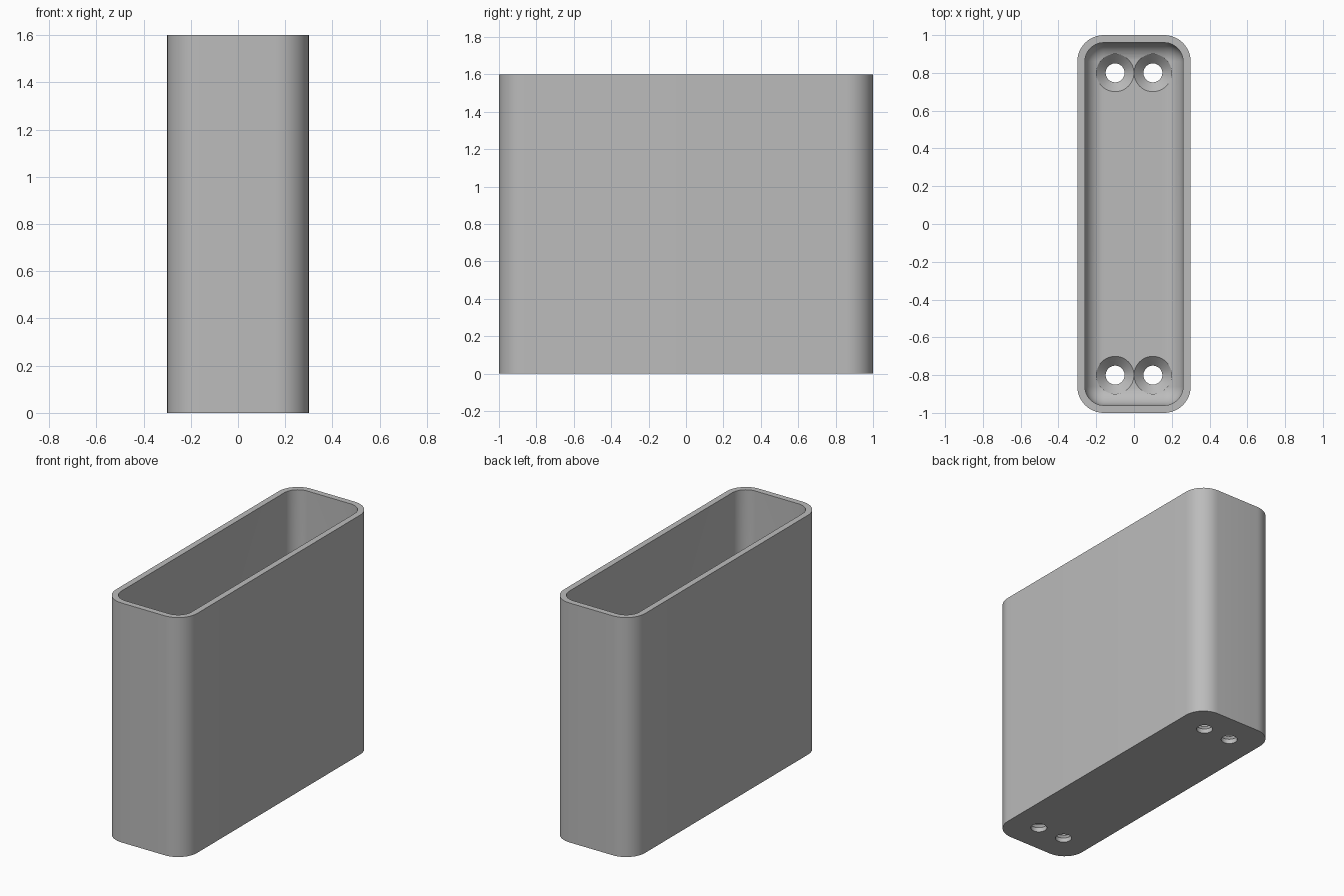
import bpy, bmesh
from math import sin, cos, pi

old = bpy.data.objects.get("Cube")
if old:
    bpy.data.objects.remove(old)

HX, HY, HEIGHT = 0.3, 1.0, 1.6      # half width, half length, height
WALL, FLOOR, RADIUS = 0.04, 0.08, 0.14
FILLET = 0.1                         # rounding between wall and floor
STEPS = 12

grey = bpy.data.materials.new("plain grey")
grey.use_nodes = True
grey.diffuse_color = (0.5, 0.5, 0.5, 1)
grey.node_tree.nodes["Principled BSDF"].inputs["Base Color"].default_value = (0.5, 0.5, 0.5, 1)


def new_object(name, bm):
    bmesh.ops.recalc_face_normals(bm, faces=bm.faces)
    mesh = bpy.data.meshes.new(name)
    bm.to_mesh(mesh)
    bm.free()
    mesh.materials.append(grey)
    obj = bpy.data.objects.new(name, mesh)
    bpy.context.collection.objects.link(obj)
    return obj


def rounded_ring(inset, z):
    """Rounded rectangle outline, shrunk evenly by inset."""
    r = max(RADIUS - inset, 0.001)
    cx, cy = HX - inset - r, HY - inset - r
    points = []
    for k, (sx, sy) in enumerate([(1, 1), (-1, 1), (-1, -1), (1, -1)]):
        for i in range(STEPS + 1):
            a = (k + i / STEPS) * pi / 2
            points.append((sx * cx + r * cos(a), sy * cy + r * sin(a), z))
    return points


def circle(x, y, r, z, n=48):
    return [(x + r * cos(2 * pi * i / n), y + r * sin(2 * pi * i / n), z) for i in range(n)]


def loft(bm, outlines):
    """Skin a closed solid through the outlines, capping both ends."""
    rings = [[bm.verts.new(p) for p in line] for line in outlines]
    for a, b in zip(rings, rings[1:]):
        for i in range(len(a)):
            j = (i + 1) % len(a)
            bm.faces.new((a[i], a[j], b[j], b[i]))
    bm.faces.new(rings[0][::-1])
    bm.faces.new(rings[-1])


# Open box: outside, rim, inside wall, then the fillet down to the floor
outlines = [rounded_ring(0, 0), rounded_ring(0, HEIGHT), rounded_ring(WALL, HEIGHT)]
for i in range(STEPS + 1):
    a = i / STEPS * pi / 2
    outlines.append(rounded_ring(WALL + FILLET * (1 - cos(a)), FLOOR + FILLET * (1 - sin(a))))
bm = bmesh.new()
loft(bm, outlines)
box = new_object("open_box", bm)

# Countersunk screw holes at both ends of the floor
bm = bmesh.new()
for x in (-0.1, 0.1):
    for y in (-0.8, 0.8):
        profile = [(0.05, -0.05), (0.05, 0.03), (0.0995, FLOOR), (0.0995, 0.2)]
        loft(bm, [circle(x, y, r, z) for r, z in profile])
cutter = new_object("screw_hole_cutter", bm)
cutter.hide_render = True

cut = box.modifiers.new("screw_holes", 'BOOLEAN')
cut.object = cutter
cut.solver = 'EXACT'
bpy.ops.object.select_all(action='DESELECT')
bpy.context.view_layer.objects.active = box
box.select_set(True)
bpy.ops.object.modifier_apply(modifier=cut.name)
bpy.data.objects.remove(cutter)
bpy.ops.object.shade_smooth_by_angle(angle=pi / 6)
